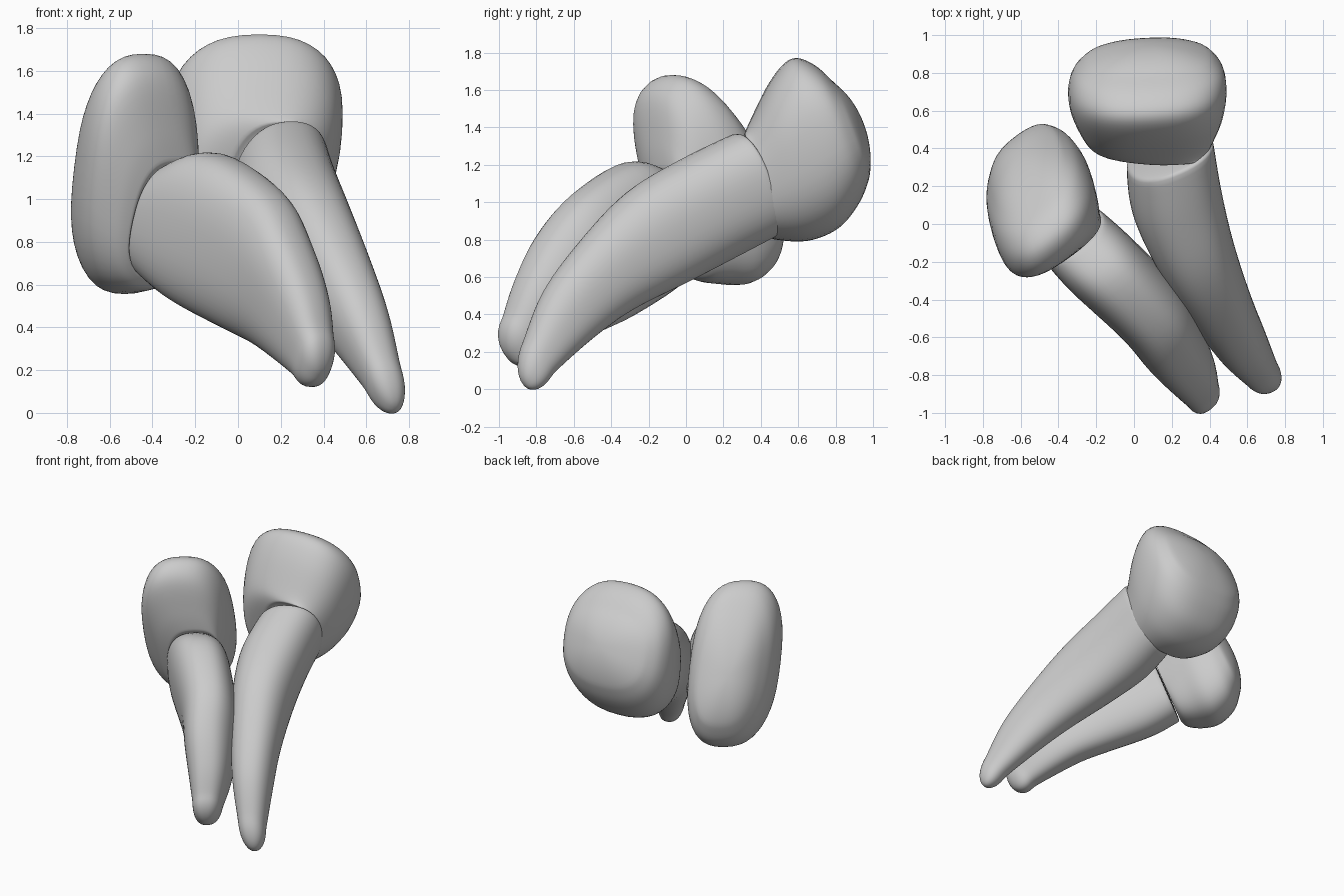
import bpy, bmesh, math
from mathutils import Vector

if "Cube" in bpy.data.objects:
    bpy.data.objects.remove(bpy.data.objects["Cube"])

SEG, SUB, CAP = 48, 6, 10


def spline(a, b, c, d, t):
    return 0.5 * (2*b + (c-a)*t + (2*a-5*b+4*c-d)*t*t + (3*b-a-3*c+d)*t**3)


def loft(name, rings, side, start, end, power=2.0, end_angle=0.0):
    """Skin through rings (top point, bottom point, half width); round off to the poles.
    end_angle: how far round the dome the last ring already is (degrees)."""
    side = Vector(side).normalized()
    keys = [((Vector(p)+Vector(q))/2, (Vector(p)-Vector(q))/2, side*w) for p, q, w in rings]
    pad = [keys[0]] + keys + [keys[-1]]
    path = []
    for i in range(1, len(pad)-2):
        for k in range(SUB):
            path.append([spline(*[pad[i+j][n] for j in (-1, 0, 1, 2)], k/SUB) for n in range(3)])
    path.append(list(keys[-1]))

    def cap(key, pole, deg):
        c, u, v = key
        a0 = math.radians(deg)
        out = []
        for k in range(1, CAP):
            a = a0 + (math.pi/2-a0)*k/CAP
            s = math.cos(a)/math.cos(a0)
            t = (math.sin(a)-math.sin(a0))/(1-math.sin(a0))
            out.append([c.lerp(pole, t), u*s, v*s])
        return out

    start, end = Vector(start), Vector(end)
    path = cap(keys[0], start, 0)[::-1] + path + cap(keys[-1], end, end_angle)
    bm = bmesh.new()
    grid = []
    for c, u, v in path:
        row = []
        for s in range(SEG):
            a = 2*math.pi*s/SEG
            ca, sa = math.cos(a), math.sin(a)
            x = math.copysign(abs(ca)**(2/power), ca)
            y = math.copysign(abs(sa)**(2/power), sa)
            row.append(bm.verts.new(c + u*x + v*y))
        grid.append(row)
    for r0, r1 in zip(grid, grid[1:]):
        for s in range(SEG):
            n = (s+1) % SEG
            bm.faces.new((r0[s], r0[n], r1[n], r1[s]))
    for row, pole in ((grid[0], start), (grid[-1], end)):
        pv = bm.verts.new(pole)
        for s in range(SEG):
            bm.faces.new((row[s], row[(s+1) % SEG], pv))
    # relax the seams between rings
    for _ in range(3):
        bmesh.ops.smooth_vert(bm, verts=bm.verts, factor=0.5,
                              use_axis_x=True, use_axis_y=True, use_axis_z=True)
    bmesh.ops.recalc_face_normals(bm, faces=bm.faces)
    for f in bm.faces:
        f.smooth = True
    me = bpy.data.meshes.new(name)
    bm.to_mesh(me)
    bm.free()
    ob = bpy.data.objects.new(name, me)
    bpy.context.collection.objects.link(ob)
    return ob


# rear tooth: tapering root
loft("rear_root", [
    ((.25, .27, 1.37), (.13, .46, .81), .24),
    ((.29, .00, 1.24), (.16, .25, .70), .245),
    ((.38, -.30, 1.06), (.26, .00, .57), .215),
    ((.50, -.55, .80), (.40, -.30, .42), .175),
    ((.61, -.75, .53), (.53, -.52, .26), .14),
    ((.69, -.86, .26), (.66, -.72, .08), .095),
], (.915, .404, 0), (.19, .40, 1.1), (.735, -.865, .02), 2.3)

# rear tooth: broad crown
loft("rear_crown", [
    ((.22, .31, 1.36), (.13, .47, .82), .22),
    ((.12, .34, 1.43), (.07, .47, .80), .31),
    ((.11, .45, 1.65), (.04, .65, .79), .39),
    ((.10, .56, 1.77), (.04, .82, .86), .42),
    ((.10, .68, 1.74), (.05, .93, 1.00), .40),
    ((.10, .79, 1.64), (.06, .98, 1.13), .33),
], (1, .05, 0), (.17, .41, 1.1), (.08, .95, 1.42), 2.5, 55)


# front tooth: points given along the root, across it, and height
def along(s, m, z):
    return (.6*s + .8*m, -.8*s + .6*m, z)


# front tooth: deep flattened root
loft("front_root", [
    (along(-.06, -.30, 1.17), along(-.26, -.30, .63), .20),
    (along(.18, -.27, 1.22), along(-.06, -.27, .51), .215),
    (along(.55, -.23, 1.05), along(.25, -.20, .38), .20),
    (along(.77, -.25, .83), along(.45, -.18, .31), .18),
    (along(.92, -.25, .59), along(.65, -.20, .23), .145),
    (along(1.00, -.26, .39), along(.82, -.23, .16), .105),
], (.8, .6, 0), along(-.17, -.30, .9), along(.99, -.26, .17), 2.5)

# front tooth: tall narrow crown
loft("front_crown", [
    ((-.285, -.13, 1.18), (-.40, .04, .63), .19),
    ((-.33, -.17, 1.33), (-.43, .08, .58), .235),
    ((-.385, -.19, 1.57), (-.50, .18, .56), .30),
    ((-.43, -.10, 1.68), (-.55, .31, .56), .315),
    ((-.48, .02, 1.65), (-.60, .42, .65), .285),
    ((-.53, .14, 1.53), (-.62, .47, .80), .22),
], (.8, .6, 0), (-.35, -.04, .92), (-.63, .37, 1.16), 2.6, 55)
